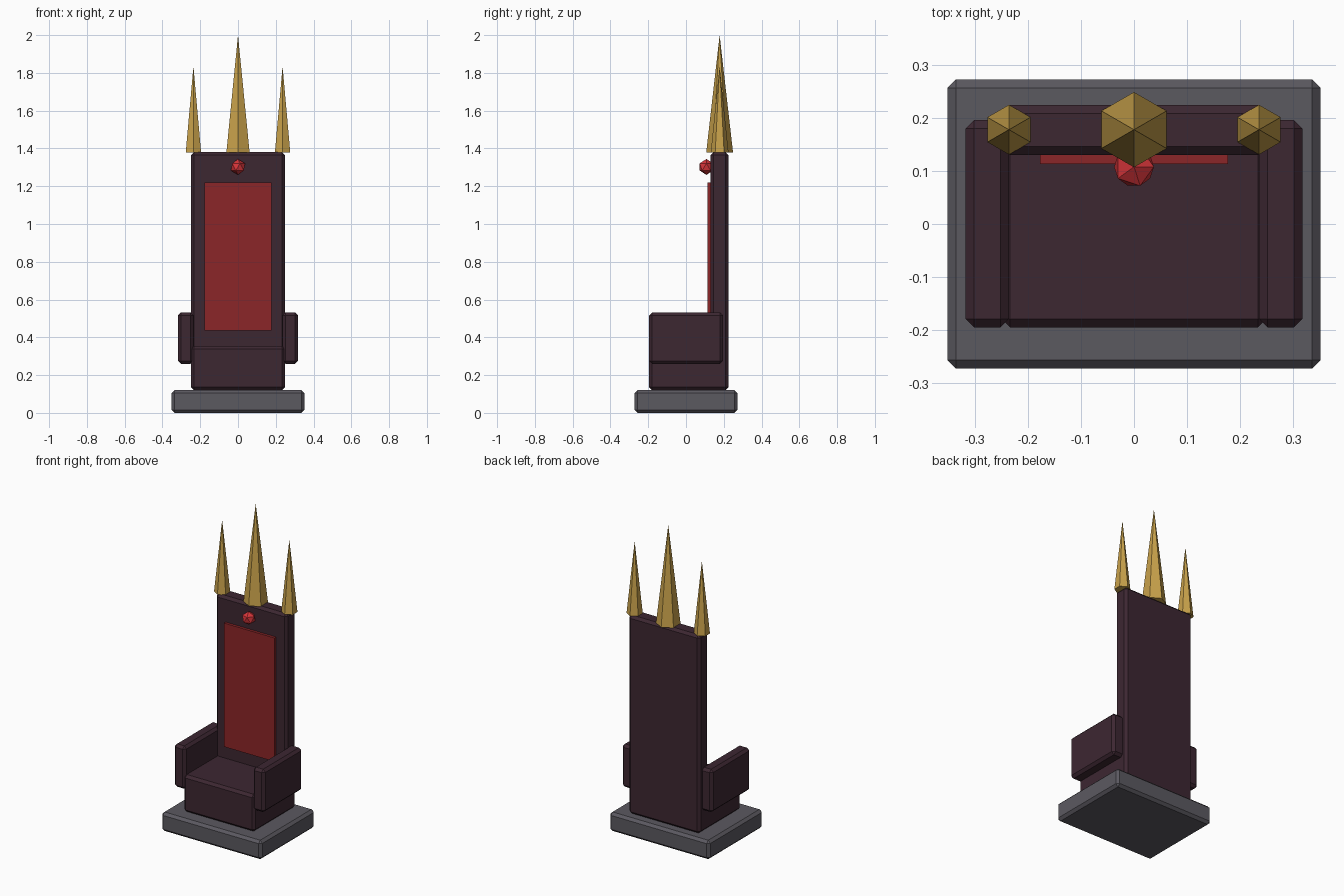
import bpy

if "Cube" in bpy.data.objects:
    bpy.data.objects.remove(bpy.data.objects["Cube"])


def material(name, rgb):
    m = bpy.data.materials.new(name)
    m.diffuse_color = (*rgb, 1)
    m.use_nodes = True
    m.node_tree.nodes["Principled BSDF"].inputs["Base Color"].default_value = m.diffuse_color
    return m


STONE = material("grey stone", (0.105, 0.10, 0.118))
WOOD = material("dark plum wood", (0.046, 0.020, 0.031))
CLOTH = material("red cloth", (0.26, 0.019, 0.021))
GOLD = material("gold", (0.58, 0.36, 0.07))
RUBY = material("ruby", (0.68, 0.036, 0.042))


def finish(name, mat):
    ob = bpy.context.object
    ob.name = name
    ob.data.materials.append(mat)
    return ob


def box(name, mat, x, y, z, bevel=0.0):
    """Box spanning the (min, max) pairs, with chamfered edges."""
    spans = (x, y, z)
    bpy.ops.mesh.primitive_cube_add(size=1, location=[(a + b) / 2 for a, b in spans])
    ob = finish(name, mat)
    ob.scale = [b - a for a, b in spans]
    bpy.ops.object.transform_apply(location=False, rotation=False, scale=True)
    if bevel:
        mod = ob.modifiers.new("chamfer", "BEVEL")
        mod.width = bevel
        mod.segments = 1
    return ob


def spike(name, x, radius, top):
    base = 1.378
    bpy.ops.mesh.primitive_cone_add(vertices=6, radius1=radius, depth=top - base,
                                    location=(x, 0.178, (base + top) / 2))
    finish(name, GOLD)


# Plinth, seat block and tall back
box("plinth", STONE, (-0.352, 0.352), (-0.273, 0.273), (0, 0.12), 0.016)
box("seat", WOOD, (-0.25, 0.25), (-0.195, 0.195), (0.12, 0.355), 0.016)
box("backrest", WOOD, (-0.25, 0.25), (0.13, 0.225), (0.12, 1.38), 0.016)

# Arms
for side, x in (("left", (-0.318, -0.236)), ("right", (0.236, 0.318))):
    box(side + "_arm", WOOD, x, (-0.195, 0.196), (0.26, 0.532), 0.016)

# Padded panel on the backrest
box("back_panel", CLOTH, (-0.177, 0.177), (0.113, 0.14), (0.435, 1.22))

# Gem above the panel
bpy.ops.mesh.primitive_ico_sphere_add(subdivisions=1, radius=0.042,
                                      location=(0, 0.108, 1.302))
finish("gem", RUBY)

# Crown of spikes
spike("middle_spike", 0, 0.071, 2.0)
spike("left_spike", -0.236, 0.047, 1.835)
spike("right_spike", 0.236, 0.047, 1.835)
